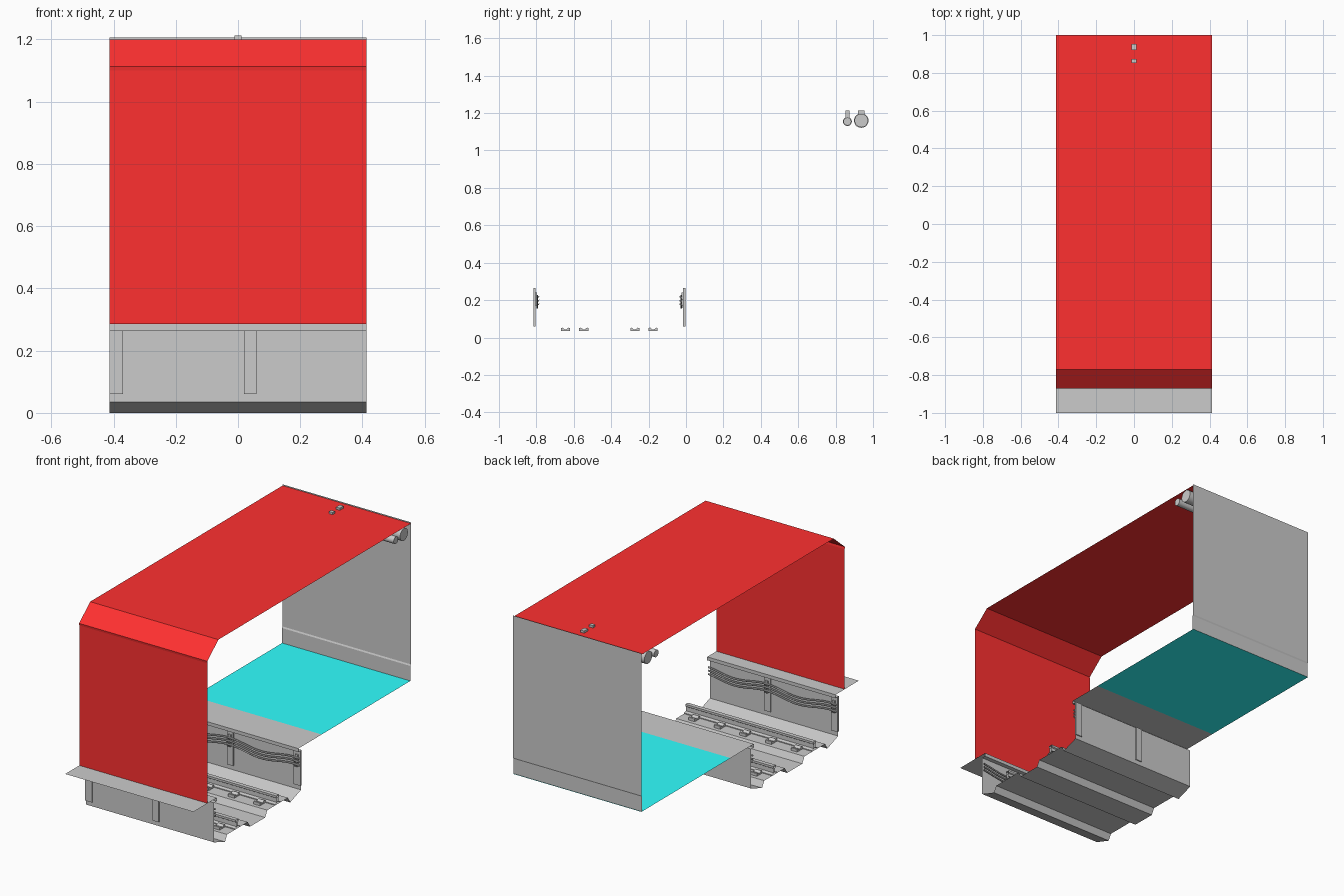
import bpy, math
from mathutils import Vector

if "Cube" in bpy.data.objects:
    bpy.data.objects.remove(bpy.data.objects["Cube"])

HX = 0.413          # half length of the tunnel slice
CY = -0.41          # centre line of the track


def mat(name, col):
    m = bpy.data.materials.new(name)
    m.diffuse_color = (*col, 1)
    m.use_nodes = True
    m.node_tree.nodes["Principled BSDF"].inputs["Base Color"].default_value = m.diffuse_color
    return m


RED = mat("red_panel", (1.0, 0.03, 0.03))
CYAN = mat("cyan_floor", (0.03, 1.0, 1.0))


def mesh(name, verts, faces, m=None):
    d = bpy.data.meshes.new(name)
    d.from_pydata(verts, [], faces)
    o = bpy.data.objects.new(name, d)
    bpy.context.collection.objects.link(o)
    if m:
        d.materials.append(m)
    return o


def sheet(name, prof, m=None, x0=-HX, x1=HX):
    """Open (y, z) profile swept along x."""
    n = len(prof)
    v = [(x, y, z) for x in (x0, x1) for y, z in prof]
    return mesh(name, v, [(i, i + n, i + n + 1, i + 1) for i in range(n - 1)], m)


def solid(name, prof, x0, x1):
    """Closed (y, z) profile swept along x with end caps."""
    n = len(prof)
    v = [(x, y, z) for x in (x0, x1) for y, z in prof]
    f = [(i, (i + 1) % n, (i + 1) % n + n, i + n) for i in range(n)]
    f += [tuple(range(n))[::-1], tuple(range(n, 2 * n))]
    return mesh(name, v, f)


def box(name, x, y, z):
    return solid(name, [(y[0], z[0]), (y[1], z[0]), (y[1], z[1]), (y[0], z[1])], *x)


def cyl(name, r, loc, depth, axis, sides=20):
    rot = (0, math.pi / 2, 0) if axis == "x" else (0, 0, 0)
    bpy.ops.mesh.primitive_cylinder_add(vertices=sides, radius=r, depth=depth,
                                        location=loc, rotation=rot)
    o = bpy.context.object
    o.name = name
    bpy.ops.object.shade_smooth_by_angle()
    return o


def spin(o):
    """Turn a front-side part by 180 degrees around the track centre."""
    for v in o.data.vertices:
        v.co = Vector((-v.co.x, 2 * CY - v.co.y, v.co.z))


# Red wall, sloped corner and ceiling
sheet("red_wall", [(-0.87, 0.285), (-0.87, 1.10)], RED)
sheet("red_corner", [(-0.87, 1.10), (-0.872, 1.113), (-0.77, 1.2)], RED)
sheet("red_ceiling", [(-0.77, 1.2), (1.0, 1.2)], RED)

# Platform wall with skirting
sheet("platform_wall", [(1.0, 1.207), (1.0, 0.38), (0.996, 0.372), (0.996, 0.285)])

# Platform floor and edge, far-side ledge
sheet("platform_floor", [(1.0, 0.285), (0.18, 0.285)], CYAN)
sheet("platform_edge", [(0.18, 0.285), (-0.035, 0.285), (-0.035, 0.265), (-0.01, 0.265)])
sheet("far_ledge", [(-1.0, 0.285), (-0.785, 0.285), (-0.785, 0.265), (-0.81, 0.265)])

# Track trench: side walls, sloped gutters, two rail beds, centre channel
half = [(0.40, 0.265), (0.40, 0.035), (0.30, 0.0), (0.28, 0.035),
        (0.09, 0.035), (0.07, 0.0)]
sheet("track_bed", [(CY - d, z) for d, z in half] + [(CY + d, z) for d, z in half[::-1]])

# Rails with open ends
rail = [(0.024, 0.036), (0.024, 0.041), (0.006, 0.046), (0.006, 0.07),
        (0.012, 0.074), (0.012, 0.086)]
for side, ry in (("left", CY - 0.185), ("right", CY + 0.185)):
    sheet(side + "_rail", [(ry - d, z) for d, z in rail] + [(ry + d, z) for d, z in rail[::-1]])
    # Rail clips, two per fastening point
    for i in range(5):
        x = (i - 2) * 0.165
        for s in (-1, 1):
            prof = [(0.024, 0.035), (0.073, 0.035), (0.073, 0.051), (0.066, 0.053),
                    (0.053, 0.043), (0.046, 0.043), (0.033, 0.053), (0.024, 0.05)]
            solid(f"{side}_rail_clip", [(ry + s * d, z) for d, z in prof][::s],
                  x - 0.02, x + 0.02)


# Sagging cable along one trench wall
def cable(name, z):
    c = bpy.data.curves.new(name, "CURVE")
    c.dimensions = "3D"
    c.bevel_depth = 0.005
    c.bevel_resolution = 1
    sp = c.splines.new("POLY")
    n = 28
    sp.points.add(n)
    for i in range(n + 1):
        x = -HX + 2 * HX * i / n
        t = (x - 0.04) / HX
        sag = 0.025 * math.sin(math.pi * t) ** 2
        sp.points[i].co = (x, -0.795, z - sag, 1)
    o = bpy.data.objects.new(name, c)
    bpy.context.collection.objects.link(o)
    bpy.ops.object.select_all(action="DESELECT")
    o.select_set(True)
    bpy.context.view_layer.objects.active = o
    bpy.ops.object.convert(target="MESH")
    bpy.ops.object.shade_smooth_by_angle()
    return bpy.context.object


# Wall pillars, cable brackets and cables on both trench walls
for side in ("far", "near"):
    parts = []
    for x0, x1 in ((-HX, -0.37), (0.02, 0.06)):
        xm = (x0 + x1) / 2
        parts.append(box(side + "_pillar", (x0, x1), (-0.816, -0.804), (0.06, 0.265)))
        parts.append(box(side + "_bracket", (xm - 0.008, xm + 0.008), (-0.804, -0.797), (0.17, 0.24)))
        for z in (0.18, 0.20, 0.22):
            parts.append(solid(side + "_bracket_arm",
                               [(-0.80, z - 0.009), (-0.786, z - 0.006), (-0.784, z + 0.003),
                                (-0.80, z - 0.004)], xm - 0.008, xm + 0.008))
    for k, z in enumerate((0.184, 0.204, 0.224)):
        parts.append(cable(f"{side}_cable_{k}", z))
    if side == "near":
        for o in parts:
            spin(o)

# Ceiling pipes with clamps and hanger rods
for name, r, y, z, w in (("large_pipe", 0.036, 0.937, 1.16, 0.017),
                         ("small_pipe", 0.021, 0.863, 1.155, 0.010)):
    cyl(name, r, (0, y, z), 2 * HX, "x")
    cyl(name + "_clamp", r + 0.003, (0, y, z), 0.024, "x")
    box(name + "_hanger", (-0.012, 0.012), (y - w, y + w), (z + r * 0.8, 1.213))
